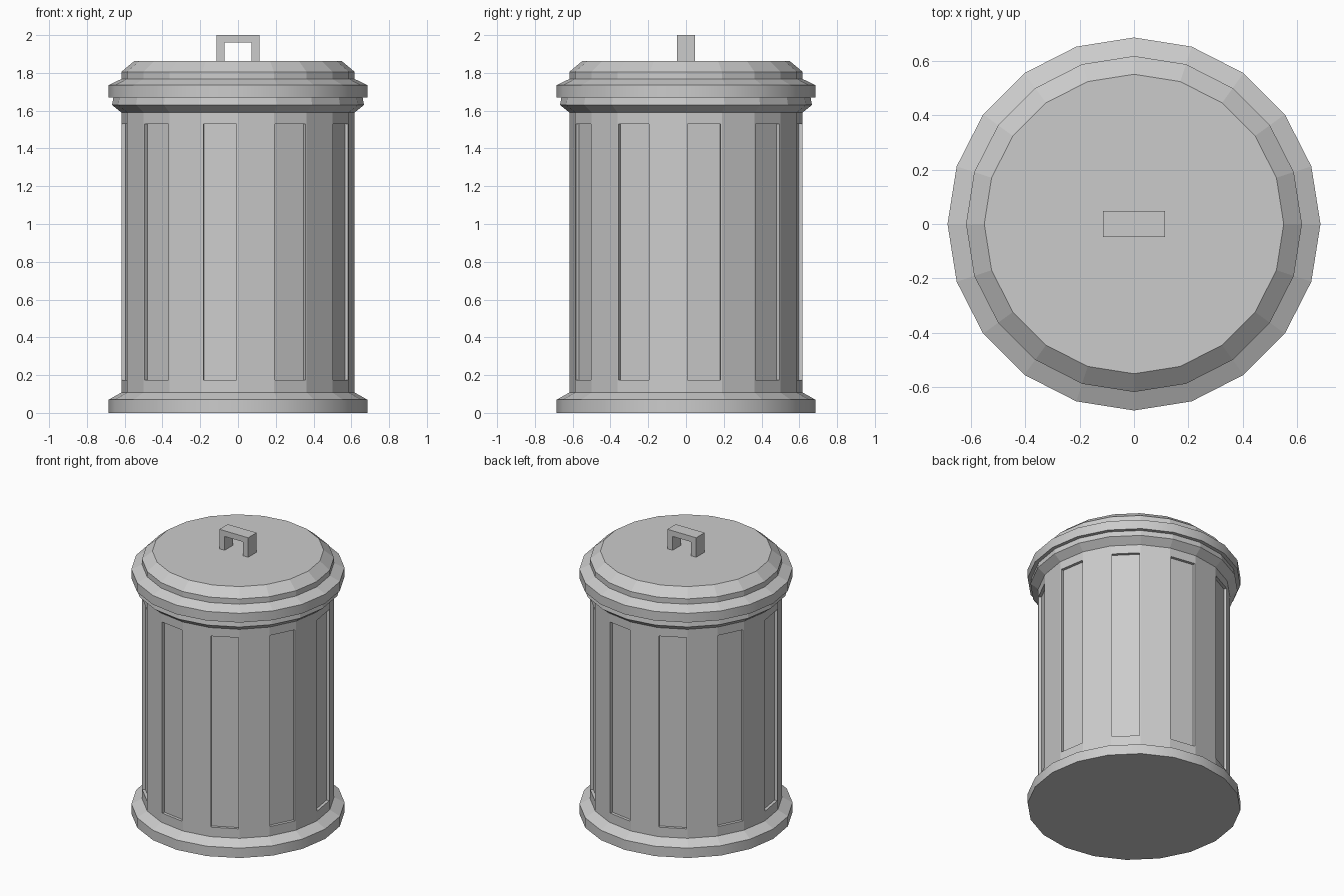
import bpy, bmesh, math

if "Cube" in bpy.data.objects:
    bpy.data.objects.remove(bpy.data.objects["Cube"])

SIDES = 20


def finish(name, bm):
    mesh = bpy.data.meshes.new(name)
    bm.to_mesh(mesh)
    bm.free()
    obj = bpy.data.objects.new(name, mesh)
    bpy.context.collection.objects.link(obj)
    return obj


def lathe(profile, cap_top):
    """Spin an upward (radius, z) profile; returns the bmesh and its bands of faces."""
    bm = bmesh.new()
    rings = []
    for r, z in profile:
        rings.append([bm.verts.new((r * math.cos(2 * math.pi * j / SIDES),
                                    r * math.sin(2 * math.pi * j / SIDES), z))
                      for j in range(SIDES)])
    bands = []
    for low, high in zip(rings, rings[1:]):
        bands.append([bm.faces.new((low[j], low[(j + 1) % SIDES],
                                    high[(j + 1) % SIDES], high[j]))
                      for j in range(SIDES)])
    bm.faces.new(rings[0][::-1])
    if cap_top:
        bm.faces.new(rings[-1])
    # softly shaded outer rim
    for f in bands[0]:
        f.smooth = True
    bm.normal_update()
    return bm, bands


# Can body: base flange, straight wall, flared collar
bm, bands = lathe([(0.685, 0), (0.685, 0.07), (0.617, 0.108), (0.617, 1.59),
                   (0.667, 1.63), (0.66, 1.67)], cap_top=False)

# Recessed panels on every other wall face
panels = bands[2][::2]
bmesh.ops.inset_individual(bm, faces=panels, thickness=0.01, depth=0)
for f in panels:
    for v in f.verts:
        v.co.z = 0.175 if v.co.z < 0.8 else 1.53
bm.normal_update()
bmesh.ops.inset_individual(bm, faces=panels, thickness=0, depth=-0.02)
finish("can_body", bm)

# Stepped lid
bm, _ = lathe([(0.685, 1.67), (0.685, 1.735), (0.617, 1.768),
               (0.617, 1.806), (0.55, 1.862)], cap_top=True)
finish("lid", bm)

# Square arch handle
bm = bmesh.new()
outline = [(-0.113, 1.862), (-0.072, 1.862), (-0.072, 1.96), (0.072, 1.96),
           (0.072, 1.862), (0.113, 1.862), (0.113, 2.0), (-0.113, 2.0)]
face = bm.faces.new([bm.verts.new((x, -0.047, z)) for x, z in outline])
ext = bmesh.ops.extrude_face_region(bm, geom=[face], use_keep_orig=True)
for g in ext["geom"]:
    if isinstance(g, bmesh.types.BMVert):
        g.co.y = 0.047
bmesh.ops.recalc_face_normals(bm, faces=bm.faces[:])
finish("lid_handle", bm)
